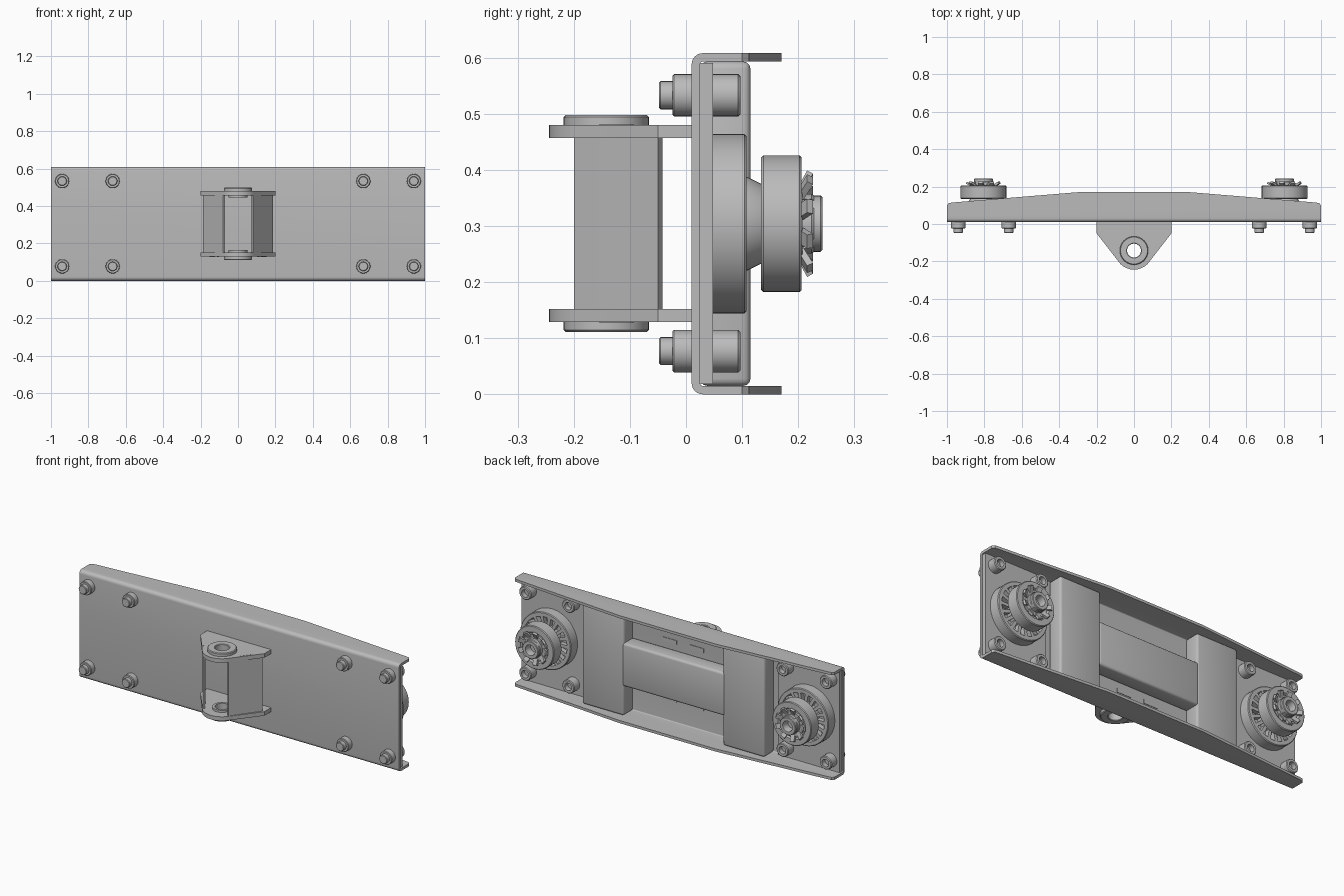
import bpy, bmesh, math
from mathutils import Matrix, Vector

if "Cube" in bpy.data.objects:
    bpy.data.objects.remove(bpy.data.objects["Cube"])

steel = bpy.data.materials.new("plain grey steel")
steel.use_nodes = True
GREY = (0.5, 0.5, 0.5, 1)
steel.diffuse_color = GREY
steel.node_tree.nodes["Principled BSDF"].inputs["Base Color"].default_value = GREY

MID = 0.304      # height of the centre line
HIGH = 2 * MID
T = 0.015        # sheet thickness
parts = []


def finish(name, bm, bevel=0):
    bmesh.ops.remove_doubles(bm, verts=bm.verts, dist=1e-5)
    bmesh.ops.recalc_face_normals(bm, faces=bm.faces)
    if bevel:
        bmesh.ops.bevel(bm, geom=bm.edges[:], offset=bevel, segments=3,
                        profile=0.5, affect='EDGES')
    mesh = bpy.data.meshes.new(name)
    bm.to_mesh(mesh)
    bm.free()
    mesh.materials.append(steel)
    ob = bpy.data.objects.new(name, mesh)
    bpy.context.collection.objects.link(ob)
    parts.append(ob)
    return ob


def add_box(bm, lo, hi, matrix=Matrix()):
    lo, hi = Vector(lo), Vector(hi)
    scale = Matrix.Diagonal((*(hi - lo), 1))
    bmesh.ops.create_cube(bm, size=1,
                          matrix=matrix @ Matrix.Translation((lo + hi) / 2) @ scale)


def box(name, lo, hi, bevel=0):
    bm = bmesh.new()
    add_box(bm, lo, hi)
    return finish(name, bm, bevel)


def prism(name, outline, a, b, place):
    """Extrude a flat outline from a to b; place(u, v, h) gives the point."""
    bm = bmesh.new()
    low = [bm.verts.new(place(u, v, a)) for u, v in outline]
    top = [bm.verts.new(place(u, v, b)) for u, v in outline]
    bm.faces.new(low)
    bm.faces.new(top)
    n = len(outline)
    for i in range(n):
        j = (i + 1) % n
        bm.faces.new((low[i], low[j], top[j], top[i]))
    return finish(name, bm)


def lathe(name, profile, place, n=40):
    """Revolve a closed (radius, height) profile."""
    bm = bmesh.new()
    rings = []
    for i in range(n):
        a = math.tau * i / n
        rings.append([bm.verts.new(place(r * math.cos(a), r * math.sin(a), h))
                      for r, h in profile])
    m = len(profile)
    for i in range(n):
        p, q = rings[i], rings[(i + 1) % n]
        for k in range(m):
            bm.faces.new((p[k], p[(k + 1) % m], q[(k + 1) % m], q[k]))
    return finish(name, bm)


def cut(ob, cutter, operation):
    mod = ob.modifiers.new("cut", 'BOOLEAN')
    mod.operation, mod.solver, mod.object = operation, 'EXACT', cutter
    bpy.context.view_layer.objects.active = ob
    bpy.ops.object.modifier_apply(modifier=mod.name)
    parts.remove(cutter)
    bpy.data.objects.remove(cutter)


def arc(cx, cy, r, start, end, n=6):
    steps = [math.radians(start + (end - start) * i / n) for i in range(n + 1)]
    return [(cx + r * math.cos(a), cy + r * math.sin(a)) for a in steps]


def around_y(cx, cz):
    return lambda u, v, h: (cx + u, h, cz + v)


# Folded channel with tapered flanges
R, FRONT, DEEP = 0.02, 0.01, 0.17
inner = R - T
section = ([(DEEP, 0)] + arc(FRONT + R, R, R, 270, 180)
           + arc(FRONT + R, HIGH - R, R, 180, 90) + [(DEEP, HIGH), (DEEP, HIGH - T)]
           + arc(FRONT + R, HIGH - R, inner, 90, 180)
           + arc(FRONT + R, R, inner, 180, 270) + [(DEEP, T)])
channel = prism("channel", section, -1, 1, lambda y, z, x: (x, y, z))
half = [(0.3, DEEP), (0.97, 0.115), (0.99, 0.112), (1, 0.1), (1, -0.1)]
taper = half + [(-x, y) for x, y in reversed(half)]
cut(channel, prism("taper_cutter", taper, -0.1, 0.8, lambda x, y, z: (x, y, z)),
    'INTERSECT')

# Square tubes inside the channel
box("cross_tube", (-0.32, 0.025, MID - 0.122), (0.32, 0.115, MID + 0.122), 0.013)
for s, side in ((1, "left"), (-1, "right")):
    xs = sorted((s * 0.31, s * 0.57))
    box(side + "_upright_tube", (xs[0], 0.025, T), (xs[1], 0.115, HIGH - T), 0.013)

# Mounts at both ends
for s, side in ((1, "left"), (-1, "right")):
    cx = s * 0.805
    place = around_y(cx, MID)
    xs = sorted((s * 0.61, s * 0.995))
    box(side + "_mount_plate", (xs[0], 0.024, 0.018), (xs[1], 0.048, HIGH - 0.018))
    lathe(side + "_base_disc", [(0.03, 0.048), (0.16, 0.048), (0.16, 0.104), (0.156, 0.108),
                                (0.136, 0.108), (0.128, 0.08), (0.088, 0.08),
                                (0.083, 0.11), (0.07, 0.136), (0.03, 0.136)], place, 56)
    lathe(side + "_top_disc", [(0.03, 0.134), (0.118, 0.134), (0.122, 0.138),
                               (0.122, 0.202), (0.118, 0.206), (0.086, 0.206),
                               (0.08, 0.196), (0.03, 0.196)], place, 48)
    lathe(side + "_lock_washer", [(0.035, 0.19), (0.072, 0.19), (0.072, 0.208),
                                  (0.035, 0.208)], place)
    # Radial ribs and bent washer tabs
    ribs, tabs = bmesh.new(), bmesh.new()
    centre = Matrix.Translation((cx, 0, MID))
    for i in range(18):
        turn = centre @ Matrix.Rotation(math.tau * i / 18, 4, 'Y')
        add_box(ribs, (0.08, 0.07, -0.009), (0.138, 0.106, 0.009), turn)
    for i in range(9):
        turn = centre @ Matrix.Rotation(math.tau * (i + 0.5) / 9, 4, 'Y')
        bend = Matrix.Translation((0.06, 0.203, 0)) @ Matrix.Rotation(0.5, 4, 'Z')
        add_box(tabs, (0, -0.005, -0.013), (0.036, 0.007, 0.013), turn @ bend)
    finish(side + "_disc_ribs", ribs)
    finish(side + "_washer_tabs", tabs)
    # Slotted round nut with a hollow stud
    nut = lathe(side + "_slotted_nut", [(0.036, 0.19), (0.053, 0.19), (0.053, 0.224),
                                        (0.05, 0.228), (0.036, 0.228)], place)
    slots = bmesh.new()
    for i in range(4):
        turn = centre @ Matrix.Rotation(math.tau * (i + 0.5) / 4, 4, 'Y')
        add_box(slots, (0.043, 0.205, -0.01), (0.07, 0.25, 0.01), turn)
    cut(nut, finish("slot_cutter", slots), 'DIFFERENCE')
    lathe(side + "_hollow_stud", [(0, 0.13), (0.052, 0.13), (0.05, 0.225), (0.05, 0.24),
                                  (0.047, 0.243), (0.03, 0.243), (0.028, 0.238),
                                  (0.028, 0.2), (0, 0.2)], place)

    # Bolts through plate and channel
    for x in (0.67, 0.94):
        for z in (0.077, HIGH - 0.075):
            at = around_y(s * x, z)
            lathe(side + "_bolt_head", [(0, 0.04), (0.038, 0.04), (0.038, 0.093),
                                        (0.034, 0.097), (0.021, 0.097), (0.021, 0.07),
                                        (0, 0.07)], at, 24)
            lathe(side + "_bolt_nut", [(0, 0.015), (0.038, 0.015), (0.038, -0.021),
                                       (0.035, -0.024), (0.025, -0.024), (0.025, -0.045),
                                       (0.022, -0.048), (0, -0.048)], at, 24)

# Front pivot bracket: two lugs, bushings and slanted walls
PY = -0.142
hole = arc(0, PY, 0.04, 0, 360, 32)[:-1]
lug = [(0.2, 0.012), (-0.2, 0.012), (-0.2, -0.05)] + arc(0, PY, 0.102, 212, 328, 20) + [(0.2, -0.05)]
for name, lo, hi, out in (("lower", 0.129, 0.152, -1), ("upper", 0.457, 0.48, 1)):
    flat = lambda u, v, h: (u, v, h)
    plate = prism(name + "_lug", lug, lo, hi, flat)
    cut(plate, prism("hole_cutter", hole, lo - 0.1, hi + 0.1, flat), 'DIFFERENCE')
    outer = hi if out > 0 else lo
    inside = lo if out > 0 else hi
    lathe(name + "_bushing", [(0.037, inside - out * 0.012), (0.05, inside - out * 0.012),
                              (0.05, outer), (0.076, outer), (0.076, outer + out * 0.014),
                              (0.072, outer + out * 0.018), (0.04, outer + out * 0.018),
                              (0.037, outer + out * 0.015)],
          lambda u, v, h: (u, PY + v, h))
    # Lug tongues showing behind the channel
    for s in (1, -1):
        xs = sorted((s * 0.04, s * 0.13))
        box(name + "_tongue", (xs[0], 0.012, lo), (xs[1], 0.028, hi))

for s, side in ((1, "left"), (-1, "right")):
    wall = [(s * x, y) for x, y in ((0.188, -0.05), (0.08, -0.2), (0.07, -0.193), (0.176, -0.042))]
    prism(side + "_bracket_wall", wall, 0.15, 0.459, lambda u, v, h: (u, v, h))
    tab = [(s * x, y) for x, y in ((0.152, -0.1), (0.113, -0.155), (0.101, -0.147), (0.141, -0.093))]
    prism(side + "_wall_tab", tab, 0.128, 0.481, lambda u, v, h: (u, v, h))

# Smooth the round surfaces, keep edges sharp
bpy.ops.object.select_all(action='DESELECT')
for ob in parts:
    ob.select_set(True)
bpy.context.view_layer.objects.active = parts[0]
bpy.ops.object.shade_smooth_by_angle(angle=math.radians(30))
